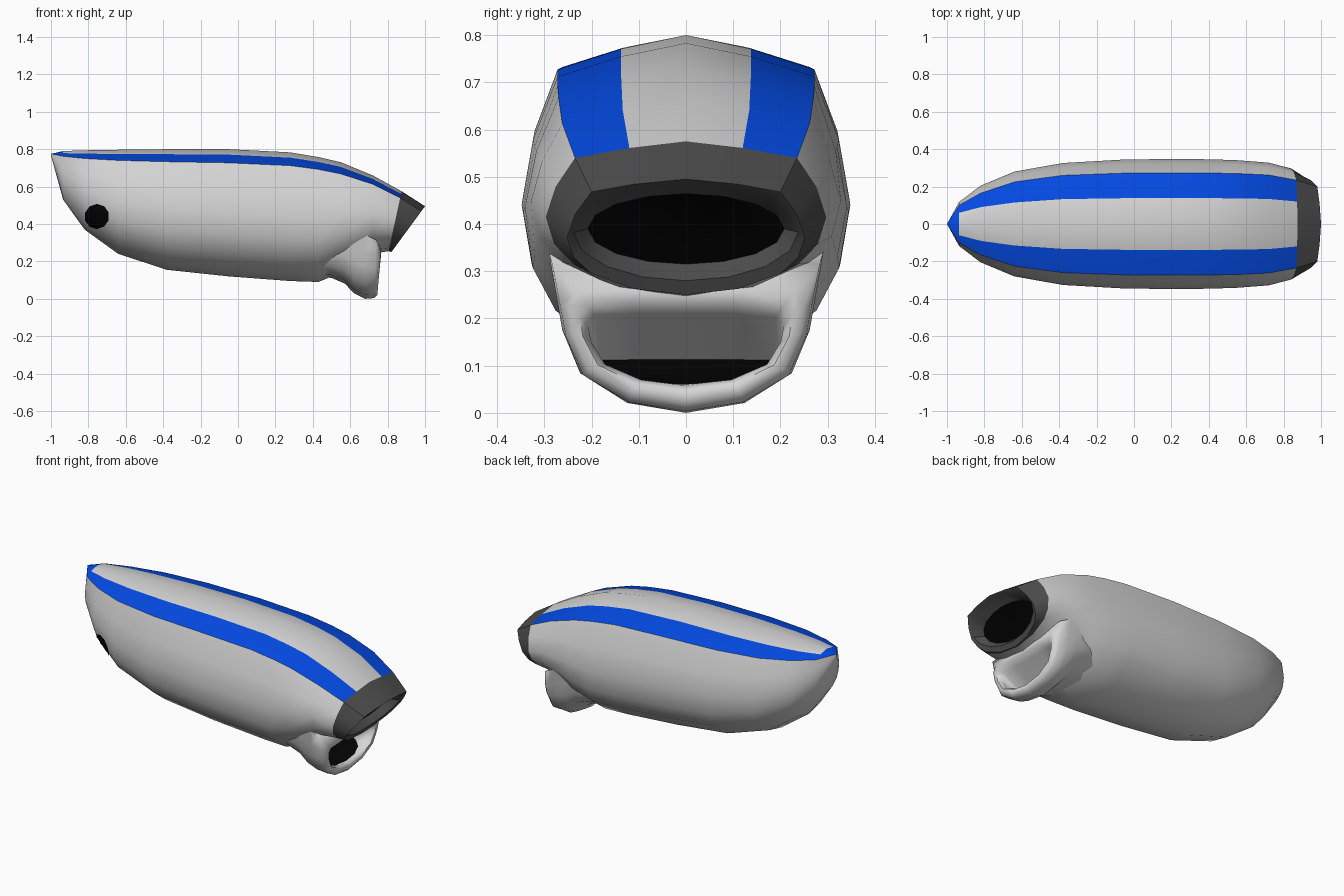
import bpy, bmesh, math
from mathutils import Vector
from mathutils.bvhtree import BVHTree

cube = bpy.data.objects.get("Cube")
if cube:
    bpy.data.objects.remove(cube)


def material(name, rgb, rough=0.6):
    m = bpy.data.materials.new(name)
    m.use_nodes = True
    m.diffuse_color = (*rgb, 1)
    bsdf = m.node_tree.nodes["Principled BSDF"]
    bsdf.inputs["Base Color"].default_value = (*rgb, 1)
    bsdf.inputs["Roughness"].default_value = rough
    return m


GREY = material("light grey", (0.67, 0.67, 0.67))
BLUE = material("stripe blue", (0.001, 0.07, 0.79))
DARK = material("dark grey", (0.075, 0.075, 0.075))
BLACK = material("black", (0.001, 0.001, 0.001))


def mirrored(half):
    """Close a half section (top to bottom) across the y = 0 plane."""
    return half + [Vector((p.x, -p.y, p.z)) for p in half[-2:0:-1]]


def hull_section(x, top, ridge, inner, outer, wide, bottom, shear=0.0):
    """Crowned top, sharp ridge, rounded belly; shear leans the section."""
    half = [(0, top), (inner, top - 0.4 * (top - ridge)), (outer, ridge)]
    belly = [(0.93, 0.785), (1, 0.56), (0.94, 0.36), (0.8, 0.21), (0.45, 0.06), (0, 0)]
    half += [(wide * w, bottom + f * (ridge - bottom)) for w, f in belly]
    return mirrored([Vector((x - shear * (top - z) / (top - bottom), y, z)) for y, z in half])


def oval_section(x, top, bottom, wide, shear):
    """Leaning ellipse with as many points as a hull section."""
    half = []
    for i in range(9):
        a = math.pi * i / 8
        drop = (1 - math.cos(a)) / 2
        half.append(Vector((x - shear * drop, wide * math.sin(a), top - drop * (top - bottom))))
    return mirrored(half)


FLARED = [(0, 1), (0.5, 1), (1.08, 0.98), (1.02, 0.72), (0.97, 0.5),
          (0.83, 0.24), (0.46, 0.06), (0, 0)]
ROUNDED = [(0, 1), (0.5, 1), (0.92, 0.97), (1, 0.85), (0.97, 0.62),
           (0.83, 0.3), (0.46, 0.08), (0, 0)]


def scoop_section(u, x, wide, bottom, top, shear=0.0):
    """Flat roof over a U; shear pushes the floor forward of the roof."""
    return mirrored([Vector((x + shear * (1 - f), wide * w, bottom + f * (top - bottom)))
                     for w, f in u])


def loft(name, sections, mats, rule=None, cap_start=None, cap_end=None, angle=None):
    """Skin sections; rule(station, segment) picks the material slot."""
    bm = bmesh.new()
    rows = [[bm.verts.new(p) for p in s] for s in sections]
    n = len(rows[0])
    for i, (a, b) in enumerate(zip(rows, rows[1:])):
        for j in range(n):
            k = (j + 1) % n
            f = bm.faces.new((a[j], a[k], b[k], b[j]))
            f.material_index = rule(i, j) if rule else 0
    if cap_start is not None:
        bm.faces.new(rows[0]).material_index = cap_start
    if cap_end is not None:
        bm.faces.new(rows[-1]).material_index = cap_end
    bmesh.ops.remove_doubles(bm, verts=bm.verts, dist=0.0015)
    bmesh.ops.recalc_face_normals(bm, faces=bm.faces)
    return finish(name, bm, mats, angle)


def finish(name, bm, mats, angle=None):
    me = bpy.data.meshes.new(name)
    bm.to_mesh(me)
    bm.free()
    for m in mats:
        me.materials.append(m)
    ob = bpy.data.objects.new(name, me)
    bpy.context.collection.objects.link(ob)
    if angle:
        bpy.ops.object.select_all(action="DESELECT")
        bpy.context.view_layer.objects.active = ob
        ob.select_set(True)
        bpy.ops.object.shade_smooth_by_angle(angle=math.radians(angle))
    return ob


# Hull: x, top, ridge height, stripe inner, stripe outer, half width, bottom
ring_back = hull_section(0.875, 0.575, 0.54, 0.12, 0.235, 0.297, 0.255, 0.07)
stations = [
    (-1.0, 0.775, 0.775, 0, 0, 0, 0.765),
    (-0.935, 0.79, 0.762, 0.06, 0.1, 0.118, 0.53),
    (-0.82, 0.794, 0.75, 0.09, 0.165, 0.205, 0.37),
    (-0.64, 0.797, 0.74, 0.115, 0.225, 0.28, 0.24),
    (-0.38, 0.8, 0.733, 0.133, 0.26, 0.326, 0.155),
    (-0.05, 0.8, 0.727, 0.138, 0.272, 0.345, 0.12),
    (0.28, 0.783, 0.712, 0.138, 0.272, 0.348, 0.095),
    (0.43, 0.758, 0.692, 0.138, 0.272, 0.345, 0.09),
    (0.55, 0.73, 0.668, 0.137, 0.27, 0.341, 0.14),
    (0.72, 0.66, 0.613, 0.134, 0.262, 0.328, 0.24),
]
SEGMENTS = 16


def stripe_rule(station, seg):
    seg = min(seg, SEGMENTS - 1 - seg)
    return 1 if seg == 1 or (station == 0 and seg == 0) else 0


hull = loft("hull", [hull_section(*s) for s in stations] + [ring_back],
            [GREY, BLUE], stripe_rule, angle=38)

# Slanted nozzle ring with a deep oval opening, black at its end
ring = [
    ring_back,
    hull_section(1.0, 0.495, 0.468, 0.11, 0.2, 0.252, 0.25, 0.18),
    oval_section(0.985, 0.485, 0.28, 0.238, 0.15),
    oval_section(0.91, 0.465, 0.315, 0.208, 0.11),
]
loft("nozzle_ring", ring, [DARK, BLACK], cap_end=1, angle=40)

# Chin scoop: flared skin, rolled lip, then a throat closed by a sloping floor
# Each row: x, half width, bottom, top, shear
skin = [
    (0.34, 0.19, 0.125, 0.34),
    (0.5, 0.268, 0.112, 0.37),
    (0.57, 0.272, 0.082, 0.37),
    (0.62, 0.272, 0.03, 0.36),
    (0.68, 0.27, 0.0, 0.35),
    (0.74, 0.262, 0.004, 0.32, -0.012),
]
throat = [
    (0.765, 0.25, 0.022, 0.26, -0.02),
    (0.765, 0.225, 0.046, 0.232, -0.02),
    (0.73, 0.207, 0.058, 0.208),
    (0.6, 0.198, 0.06, 0.113, 0.12),
]
loft("chin_scoop",
     [scoop_section(FLARED, *s) for s in skin] + [scoop_section(ROUNDED, *s) for s in throat],
     [GREY, BLACK], cap_start=0, cap_end=1, angle=60)

# Round side port on the front flank, draped over the hull
tree = BVHTree.FromPolygons([v.co for v in hull.data.vertices],
                            [p.vertices for p in hull.data.polygons])


def drape(x, z):
    hit = tree.ray_cast(Vector((x, -1, z)), Vector((0, 1, 0)))
    return hit[0] + hit[1].normalized() * (0.005 if hit[1].y < 0 else -0.005)


bm = bmesh.new()
SIDES, RINGS = 10, 4
centre = bm.verts.new(drape(-0.752, 0.442))
previous = None
for r in range(1, RINGS + 1):
    rad = 0.066 * r / RINGS
    row = []
    for i in range(SIDES):
        a = math.tau * (i + 0.5) / SIDES
        row.append(bm.verts.new(drape(-0.752 + rad * math.cos(a), 0.442 + rad * math.sin(a))))
    for i in range(SIDES):
        k = (i + 1) % SIDES
        bm.faces.new((previous[i], row[i], row[k], previous[k]) if previous
                     else (centre, row[i], row[k]))
    previous = row
bmesh.ops.recalc_face_normals(bm, faces=bm.faces)
if centre.normal.y > 0:
    bmesh.ops.reverse_faces(bm, faces=bm.faces)
finish("side_port", bm, [BLACK])
